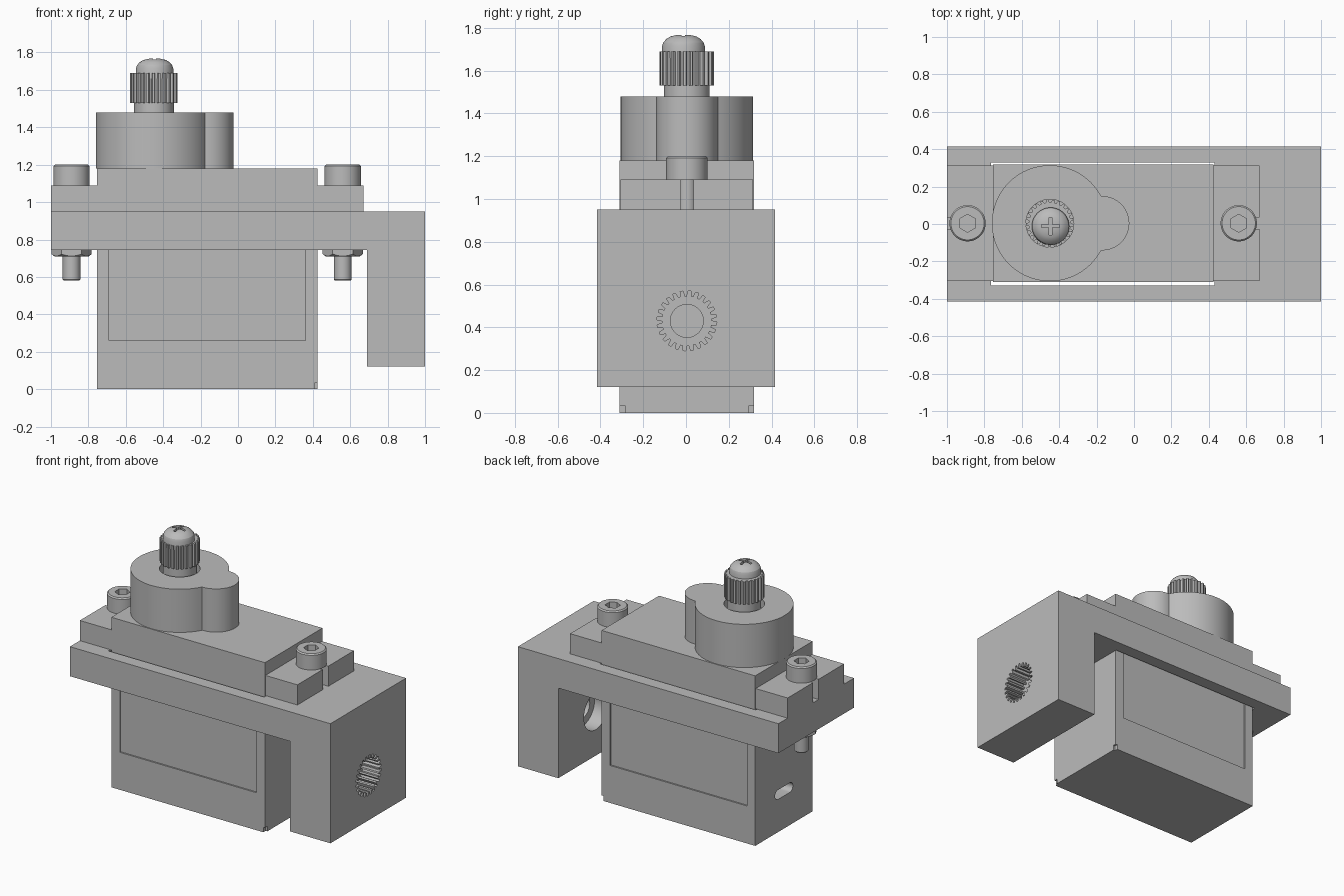
import bpy, bmesh
from math import pi, sin, cos, atan2
from mathutils import Vector

if "Cube" in bpy.data.objects:
    bpy.data.objects.remove(bpy.data.objects["Cube"])

grey = bpy.data.materials.new("plain grey")
grey.use_nodes = True
grey.diffuse_color = (0.5, 0.5, 0.5, 1)
grey.node_tree.nodes["Principled BSDF"].inputs["Base Color"].default_value = (0.5, 0.5, 0.5, 1)


def finish(name, bm):
    bmesh.ops.recalc_face_normals(bm, faces=bm.faces)
    mesh = bpy.data.meshes.new(name)
    bm.to_mesh(mesh)
    bm.free()
    mesh.materials.append(grey)
    ob = bpy.data.objects.new(name, mesh)
    bpy.context.collection.objects.link(ob)
    return ob


def prism(name, pts, axis, lo, hi):
    """Extrude a flat outline along axis x, y or z."""
    place = {"x": lambda a, b: (lo, a, b), "y": lambda a, b: (a, lo, b),
             "z": lambda a, b: (a, b, lo)}[axis]
    bm = bmesh.new()
    face = bm.faces.new([bm.verts.new(place(a, b)) for a, b in pts])
    out = bmesh.ops.extrude_face_region(bm, geom=[face])
    step = Vector([(hi - lo) * (k == axis) for k in "xyz"])
    bmesh.ops.translate(bm, vec=step, verts=[v for v in out["geom"] if isinstance(v, bmesh.types.BMVert)])
    return finish(name, bm)


def box(name, x, y, z):
    return prism(name, [(x[0], y[0]), (x[1], y[0]), (x[1], y[1]), (x[0], y[1])], "z", *z)


def lathe(name, profile, cx, cy, n=48):
    """Revolve (radius, height) points about a vertical line."""
    bm = bmesh.new()
    vs = [bm.verts.new((cx + r, cy, z)) for r, z in profile]
    es = [bm.edges.new(p) for p in zip(vs, vs[1:])]
    bmesh.ops.spin(bm, geom=vs + es, cent=(cx, cy, 0), axis=(0, 0, 1), angle=2 * pi, steps=n)
    bmesh.ops.remove_doubles(bm, verts=bm.verts, dist=1e-5)
    return finish(name, bm)


def arc(cx, cy, r, a0=0.0, a1=2 * pi, n=48, closed=True):
    return [(cx + r * cos(a0 + (a1 - a0) * i / n), cy + r * sin(a0 + (a1 - a0) * i / n))
            for i in range(n if closed else n + 1)]


def gear(cx, cy, r_in, r_out, teeth):
    pts = []
    for i in range(teeth):
        for f, r in ((0.0, r_in), (0.35, r_in), (0.5, r_out), (0.85, r_out)):
            a = 2 * pi * (i + f) / teeth
            pts.append((cx + r * cos(a), cy + r * sin(a)))
    return pts


def boolean(ob, cutter, mode="DIFFERENCE"):
    mod = ob.modifiers.new("cut", "BOOLEAN")
    mod.operation, mod.solver, mod.object = mode, "EXACT", cutter
    bpy.ops.object.select_all(action="DESELECT")
    bpy.context.view_layer.objects.active = ob
    ob.select_set(True)
    bpy.ops.object.modifier_apply(modifier=mod.name)
    bpy.data.objects.remove(cutter)


CY = 0.004            # centre line of the motor
BOLTS = (-0.89, 0.56)
SHAFT_X = -0.45
parts = []

# L-shaped bracket with a window for the motor
bracket = prism("bracket", [(-1, 0.745), (0.69, 0.745), (0.69, 0.12), (1, 0.12), (1, 0.95), (-1, 0.95)],
                "y", -0.415, 0.415)
boolean(bracket, box("window", (-0.765, 0.43), (-0.328, 0.328), (0.6, 1.1)))
# Toothed socket, screw hole and counterbore through the leg
boolean(bracket, prism("socket", gear(CY, 0.43, 0.115, 0.14, 24), "x", 0.86, 1.1))
boolean(bracket, prism("counterbore", arc(CY, 0.43, 0.13), "x", 0.6, 0.79))
boolean(bracket, prism("screw_hole", arc(CY, 0.43, 0.077), "x", 0.7, 0.95))
parts.append(bracket)

# Motor case with shallow label panels on both sides
case = box("motor_case", (-0.755, 0.425), (CY - 0.315, CY + 0.315), (0, 1.18))
for s in (-1, 1):
    ys = sorted((CY + s * 0.305, CY + s * 0.4))
    boolean(case, box("panel", (-0.69, 0.36), ys, (0.26, 0.94)))
    # Small corner notch at the foot
    ys = sorted((CY + s * 0.29, CY + s * 0.4))
    boolean(case, box("notch", (0.412, 0.5), ys, (-0.1, 0.035)))
# Rounded cable slot in the end
slot = arc(CY + 0.065, 0.26, 0.033, -pi / 2, pi / 2, 12, False) + \
    arc(CY - 0.065, 0.26, 0.033, pi / 2, 3 * pi / 2, 12, False)
boolean(case, prism("cable_slot", slot, "x", -0.9, -0.66))
parts.append(case)

# Mounting ears with keyhole slots open at the ends
for name, x0, x1, bx, end in (("right_ear", -1, -0.755, BOLTS[0], -1.1),
                              ("left_ear", 0.425, 0.67, BOLTS[1], 0.8)):
    ear = box(name, (x0, x1), (CY - 0.31, CY + 0.31), (0.95, 1.09))
    boolean(ear, prism("hole", arc(bx, CY, 0.06, n=32), "z", 0.8, 1.2))
    boolean(ear, box("opening", sorted((bx, end)), (CY - 0.03, CY + 0.03), (0.8, 1.2)))
    parts.append(ear)

# Gear housing: large and small round lobes in one outline
a = atan2(0.145, 0.274)
outline = arc(SHAFT_X, CY, 0.31, a, 2 * pi - a, 72, False) + \
    arc(-0.17, CY, 0.145, -pi / 2, pi / 2, 28, False)
housing = prism("gear_housing", outline, "z", 1.18, 1.48)
boolean(housing, prism("shaft_seat", arc(SHAFT_X, CY, 0.128), "z", 1.42, 1.6))
parts.append(housing)

# Output shaft and its splined end
parts.append(prism("output_shaft", arc(SHAFT_X, CY, 0.107), "z", 1.41, 1.54))
parts.append(prism("shaft_spline", gear(SHAFT_X, CY, 0.112, 0.127, 25), "z", 1.53, 1.69))

# Domed screw with a cross recess
sx, sy = -0.446, -0.012
screw = lathe("shaft_screw", [(0, 1.66), (0.1, 1.66), (0.1, 1.715), (0.094, 1.732), (0.08, 1.748),
                              (0.06, 1.76), (0.03, 1.767), (0, 1.768)], sx, sy)
for w, d in ((0.048, 0.008), (0.008, 0.048)):
    boolean(screw, box("cross", (sx - w, sx + w), (sy - d, sy + d), (1.725, 1.8)))
parts.append(screw)

# Socket-head bolts and chamfered hex nuts
for side, bx in zip(("right", "left"), BOLTS):
    bolt = lathe(side + "_bolt", [(0, 0.58), (0.042, 0.58), (0.047, 0.586), (0.047, 1.09), (0.097, 1.09),
                                  (0.097, 1.192), (0.089, 1.2), (0, 1.2)], bx, CY)
    boolean(bolt, prism("hex_socket", arc(bx, CY, 0.048, pi / 6, pi * 13 / 6, 6), "z", 1.14, 1.3))
    nut = prism(side + "_nut", arc(bx, CY, 0.108, n=6), "z", 0.708, 0.745)
    boolean(nut, lathe("chamfer", [(0, 0.70), (0.078, 0.70), (0.118, 0.73), (0.118, 0.76), (0, 0.76)], bx, CY),
            "INTERSECT")
    parts += [bolt, nut]

# Smooth the round walls, keep the edges crisp
bpy.ops.object.select_all(action="DESELECT")
for ob in parts:
    ob.select_set(True)
bpy.context.view_layer.objects.active = parts[0]
bpy.ops.object.shade_smooth_by_angle(angle=pi / 9)
